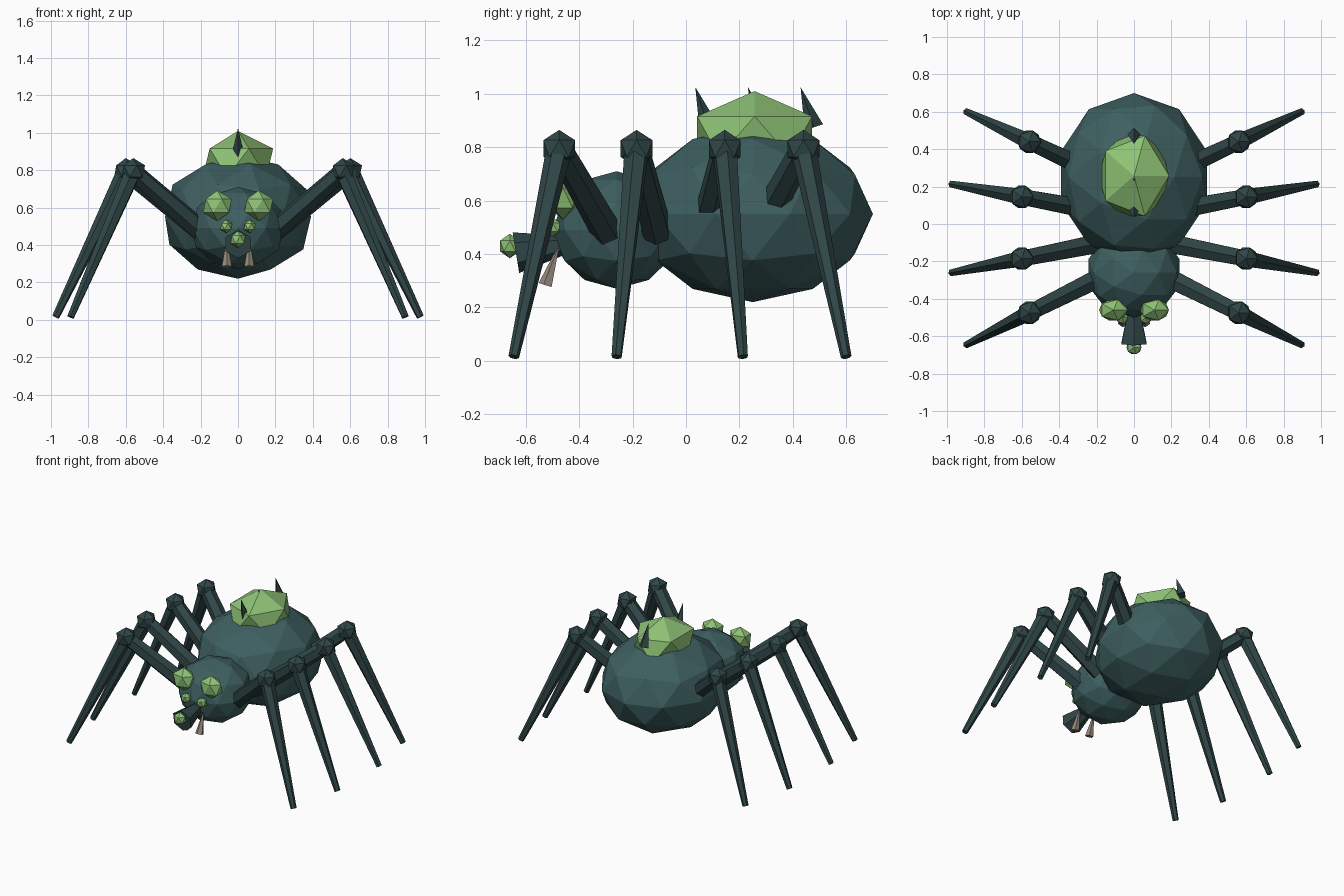
import bpy
from mathutils import Vector

if "Cube" in bpy.data.objects:
    bpy.data.objects.remove(bpy.data.objects["Cube"])


def material(name, rgb):
    m = bpy.data.materials.new(name)
    m.diffuse_color = (*rgb, 1)
    m.use_nodes = True
    m.node_tree.nodes["Principled BSDF"].inputs["Base Color"].default_value = m.diffuse_color
    return m


BODY = material("dark_teal", (0.048, 0.115, 0.118))
LEG = material("darker_teal", (0.030, 0.062, 0.064))
GREEN = material("green", (0.27, 0.54, 0.18))
FANG = material("grey_brown", (0.30, 0.25, 0.20))


def finish(name, mat):
    ob = bpy.context.object
    ob.name = name
    ob.data.materials.append(mat)
    return ob


def ball(name, centre, radii, mat, subdiv=1):
    """Faceted icosphere stretched to the given radii."""
    bpy.ops.mesh.primitive_ico_sphere_add(subdivisions=subdiv, radius=1, location=centre)
    ob = finish(name, mat)
    ob.scale = radii
    return ob


def rod(name, a, b, ra, rb, mat, sides=6):
    """Tapered prism from point a (radius ra) to point b (radius rb)."""
    a, b = Vector(a), Vector(b)
    bpy.ops.mesh.primitive_cone_add(vertices=sides, radius1=ra, radius2=rb,
                                    depth=(b - a).length, location=(a + b) / 2)
    ob = finish(name, mat)
    ob.rotation_euler = (b - a).to_track_quat('Z', 'Y').to_euler()
    return ob


# Body
ball("abdomen", (0, 0.25, 0.55), (0.41, 0.45, 0.33), BODY, 2)
ball("head", (0, -0.26, 0.49), (0.255, 0.24, 0.22), BODY, 2)

# Green hump and the row of back spikes
ball("back_hump", (0, 0.257, 0.84), (0.21, 0.253, 0.17), GREEN)
for i in range(3):
    y = 0.085 + 0.197 * i
    rod(f"back_spike_{i + 1}", (0, y, 0.875), (0, y - 0.05, 1.025), 0.036, 0, LEG, 4)

# Snout, flaring to the front, with a green tip
rod("snout", (0, -0.45, 0.435), (0, -0.637, 0.405), 0.035, 0.077, LEG, 6)
ball("snout_tip", (0, -0.66, 0.43), (0.045, 0.042, 0.046), GREEN)

# Knee and foot positions on the right side, front to back
LEGS = [
    ((0.20, -0.295), (0.56, -0.475), (0.895, -0.645)),
    ((0.20, -0.106), (0.60, -0.185), (0.975, -0.26)),
    ((0.20, 0.07), (0.60, 0.145), (0.975, 0.213)),
    ((0.20, 0.27), (0.56, 0.44), (0.895, 0.60)),
]

for s, side in ((1, "right"), (-1, "left")):
    # Eyes and fangs
    ball(f"large_eye_{side}", (s * 0.11, -0.46, 0.61), (0.086, 0.065, 0.082), GREEN)
    ball(f"small_eye_{side}", (s * 0.063, -0.50, 0.50), (0.036, 0.038, 0.036), GREEN)
    rod(f"fang_{side}", (s * 0.06, -0.525, 0.283), (s * 0.06, -0.48, 0.42),
        0.028, 0.004, FANG, 5)
    # Legs
    for i, (h, k, f) in enumerate(LEGS, 1):
        hip, knee, foot = ((s * h[0], h[1], 0.48), (s * k[0], k[1], 0.795),
                           (s * f[0], f[1], 0.015))
        rod(f"thigh_{side}_{i}", hip, knee, 0.058, 0.048, LEG)
        ball(f"knee_{side}_{i}", knee, (0.07, 0.07, 0.07), LEG)
        rod(f"shin_{side}_{i}", knee, foot, 0.048, 0.02, LEG)
